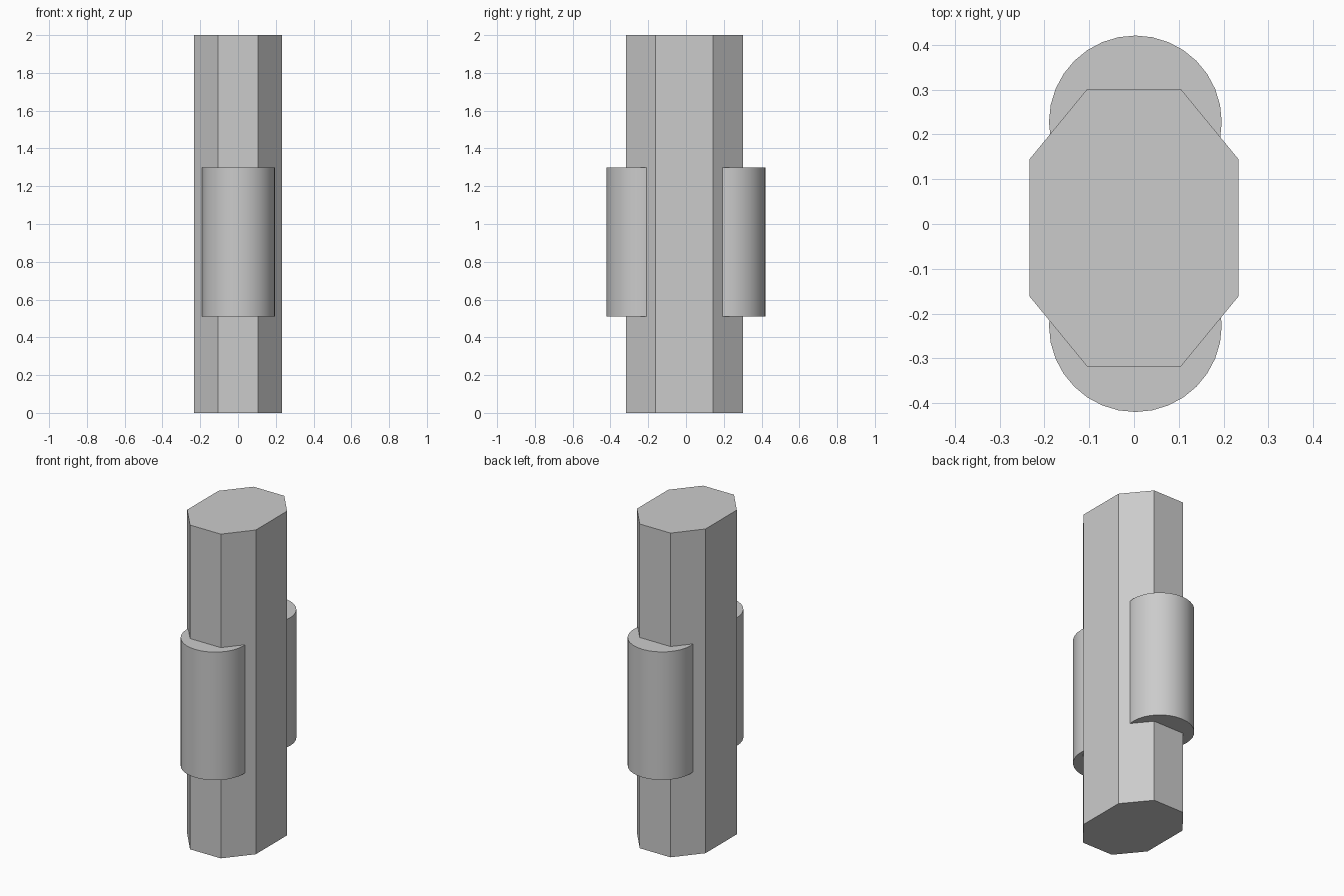
import bpy
import bmesh
import math

cube = bpy.data.objects.get("Cube")
if cube:
    bpy.data.objects.remove(cube, do_unlink=True)

# One plain grey for everything
GREY = (0.6, 0.6, 0.6, 1)
grey = bpy.data.materials.new("light_grey")
grey.use_nodes = True
grey.diffuse_color = GREY
grey.node_tree.nodes["Principled BSDF"].inputs["Base Color"].default_value = GREY


def prism(name, profile, bottom, top, smooth=False):
    """Extrude a closed counter-clockwise outline from bottom to top."""
    bm = bmesh.new()
    base = bm.faces.new([bm.verts.new((x, y, bottom)) for x, y in profile])
    result = bmesh.ops.extrude_face_region(bm, geom=[base], use_keep_orig=True)
    verts = [v for v in result["geom"] if isinstance(v, bmesh.types.BMVert)]
    bmesh.ops.translate(bm, verts=verts, vec=(0, 0, top - bottom))
    bmesh.ops.recalc_face_normals(bm, faces=bm.faces)
    mesh = bpy.data.meshes.new(name)
    bm.to_mesh(mesh)
    bm.free()
    mesh.materials.append(grey)
    obj = bpy.data.objects.new(name, mesh)
    bpy.context.collection.objects.link(obj)
    if smooth:
        bpy.ops.object.select_all(action="DESELECT")
        obj.select_set(True)
        bpy.context.view_layer.objects.active = obj
        bpy.ops.object.shade_smooth_by_angle(angle=math.radians(30))
    return obj


# Tall eight-sided column, slightly longer toward the front
right_half = [(0.105, -0.318), (0.234, -0.161), (0.234, 0.144), (0.105, 0.301)]
left_half = [(-x, y) for x, y in reversed(right_half)]
prism("column", right_half + left_half, 0, 2)

# Round side drums sunk into the front and back of the column
RADIUS, SIDES = 0.193, 32
for name, y in (("front_drum", -0.227), ("back_drum", 0.228)):
    angles = [math.tau * i / SIDES for i in range(SIDES)]
    circle = [(0.003 + RADIUS * math.cos(a), y + RADIUS * math.sin(a)) for a in angles]
    prism(name, circle, 0.51, 1.3, smooth=True)
